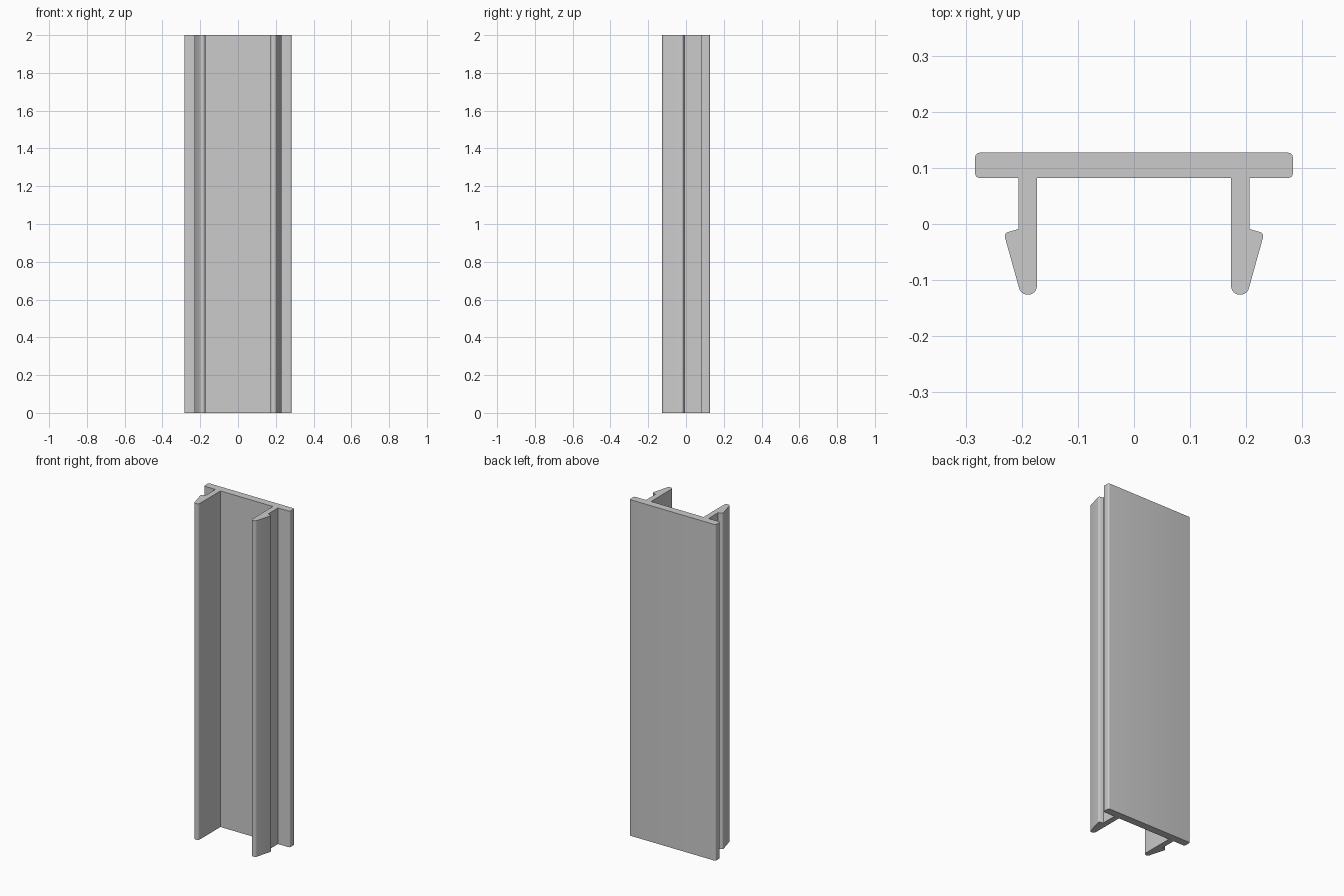
import bpy, bmesh, math
from mathutils import Vector

cube = bpy.data.objects.get("Cube")
if cube:
    bpy.data.objects.remove(cube, do_unlink=True)

LENGTH = 2.0

# Left half of the cross-section: x, y, corner radius
HALF = [
    (0.283, 0.127, 0.008),    # outer back edge of the face plate
    (0.283, 0.082, 0.008),
    (0.206, 0.082, 0),        # root of the leg, outside
    (0.206, -0.009, 0),       # barb shoulder
    (0.232, -0.0165, 0.008),  # barb point
    (0.2015, -0.126, 0.0155),  # rounded leg tip
    (0.173, -0.126, 0.0155),
    (0.173, 0.082, 0),        # root of the leg, inside
]


def fillet(prev, corner, nxt, radius, steps=6):
    """Points of an arc that rounds one corner."""
    if radius == 0:
        return [corner]
    a, b = (prev - corner).normalized(), (nxt - corner).normalized()
    half = a.angle(b) / 2
    centre = corner + (a + b).normalized() * radius / math.sin(half)
    start = corner + a * radius / math.tan(half) - centre
    turn = math.copysign(math.pi - 2 * half, a.y * b.x - a.x * b.y)
    arc = []
    for i in range(steps + 1):
        c, s = math.cos(turn * i / steps), math.sin(turn * i / steps)
        arc.append(centre + Vector((start.x * c - start.y * s,
                                    start.x * s + start.y * c)))
    return arc


# Mirror the half section into one closed outline
corners = HALF + [(-x, y, r) for x, y, r in reversed(HALF)]
points = [Vector((x, y)) for x, y, r in corners]
outline = []
for i, (x, y, r) in enumerate(corners):
    outline += fillet(points[i - 1], points[i], points[(i + 1) % len(points)], r)

# Extrude the outline upwards
bm = bmesh.new()
base = bm.faces.new([bm.verts.new((p.x, p.y, 0)) for p in outline])
top = bmesh.ops.extrude_face_region(bm, geom=[base], use_keep_orig=True)["geom"]
bmesh.ops.translate(bm, vec=(0, 0, LENGTH),
                    verts=[g for g in top if isinstance(g, bmesh.types.BMVert)])
bmesh.ops.recalc_face_normals(bm, faces=bm.faces)
mesh = bpy.data.meshes.new("clip_profile")
bm.to_mesh(mesh)
bm.free()

# Plain light grey finish
grey = bpy.data.materials.new("light_grey")
grey.use_nodes = True
colour = (0.6, 0.6, 0.6, 1)
grey.diffuse_color = colour
grey.node_tree.nodes["Principled BSDF"].inputs["Base Color"].default_value = colour
mesh.materials.append(grey)

profile = bpy.data.objects.new("clip_profile", mesh)
bpy.context.collection.objects.link(profile)
bpy.ops.object.select_all(action='DESELECT')
profile.select_set(True)
bpy.context.view_layer.objects.active = profile
bpy.ops.object.shade_smooth_by_angle(angle=math.radians(30))
